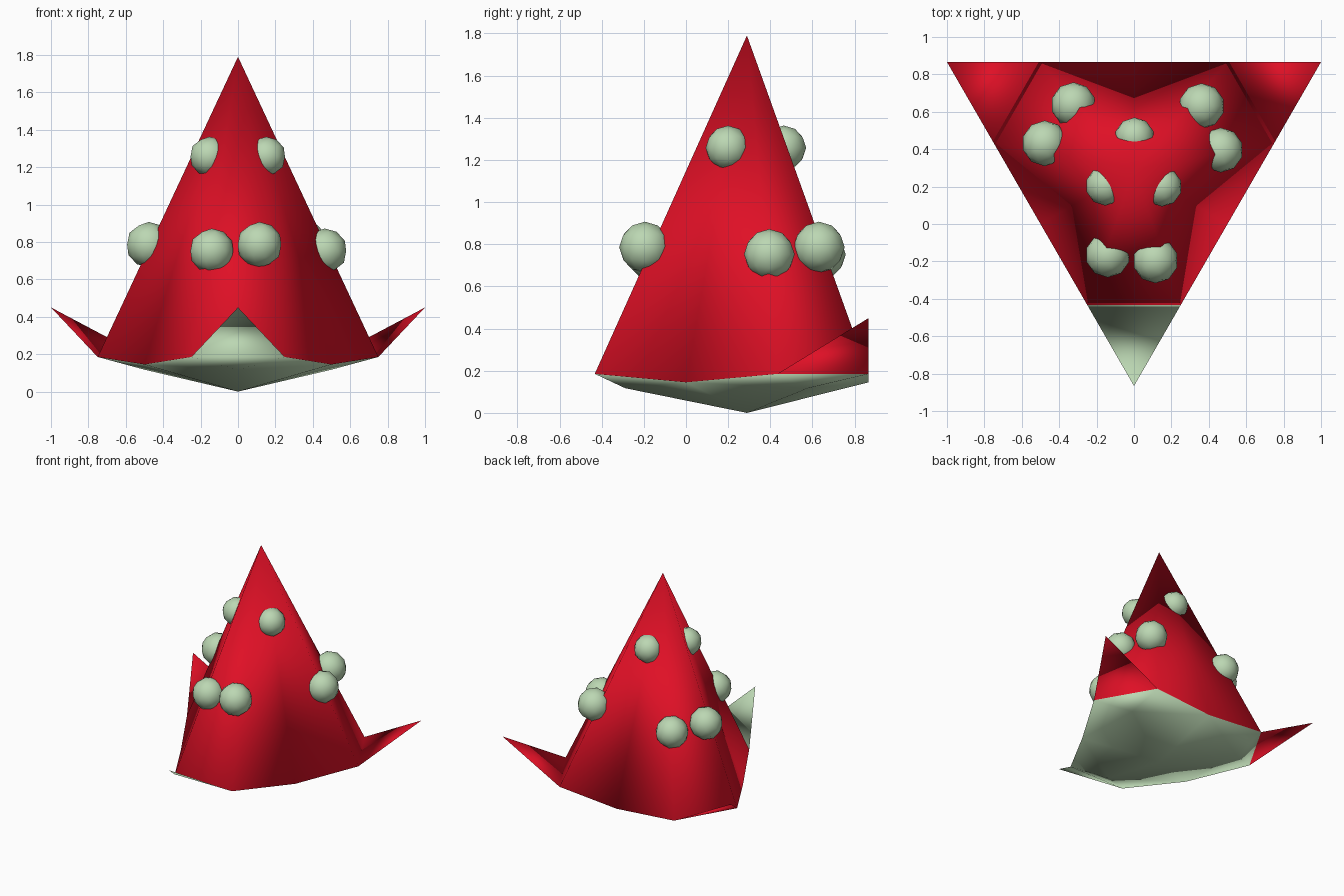
import bpy, bmesh, math
from mathutils import Vector, Matrix

if "Cube" in bpy.data.objects:
    bpy.data.objects.remove(bpy.data.objects["Cube"])

def material(name, rgb):
    m = bpy.data.materials.new(name)
    m.diffuse_color = (*rgb, 1)
    m.use_nodes = True
    m.node_tree.nodes["Principled BSDF"].inputs["Base Color"].default_value = m.diffuse_color
    return m

red = material("red", (0.74, 0.005, 0.019))
green = material("pale green", (0.50, 0.68, 0.45))

CENTRE = Vector((0, 0.289, 0))

def turn(x, y, z, k):
    """Point given relative to the centre axis, rotated k thirds of a turn."""
    return Matrix.Rotation(k * math.tau / 3, 3, 'Z') @ Vector((x, y, z)) + CENTRE

# Tent body: tall cone over a triangular dished base with upturned corners
bm = bmesh.new()
def vert(p):
    return bm.verts.new(p)
apex = vert(CENTRE + Vector((0, 0, 1.79)))
bottom = vert(CENTRE)
corner = [vert(turn(0, -1.155, 0.45, k)) for k in range(3)]
fold_l = [vert(turn(-0.25, -0.722, 0.185, k)) for k in range(3)]
fold_r = [vert(turn(0.25, -0.722, 0.185, k)) for k in range(3)]
inner = [vert(turn(0, -0.577, 0.117, k)) for k in range(3)]
middle = [vert(turn(0.5, -0.289, 0.145, k)) for k in range(3)]

def face(mat, *verts):
    f = bm.faces.new(verts)
    f.material_index = mat
    f.smooth = True

for k in range(3):
    n = (k + 1) % 3
    # red cone sides
    face(0, apex, fold_l[k], fold_r[k])
    face(0, apex, fold_r[k], middle[k])
    face(0, apex, middle[k], fold_l[n])
    # green underside
    face(1, bottom, middle[k], inner[k])
    face(1, bottom, inner[n], middle[k])
    face(1, inner[k], middle[k], fold_r[k])
    face(1, inner[n], fold_l[n], middle[k])
    face(1, inner[k], fold_r[k], fold_l[k])
    # upturned corner flap: the front one is green
    face(1 if k == 0 else 0, fold_l[k], corner[k], fold_r[k])

mesh = bpy.data.meshes.new("cone_body")
bm.to_mesh(mesh)
bm.free()
mesh.materials.append(red)
mesh.materials.append(green)
bpy.context.collection.objects.link(bpy.data.objects.new("cone_body", mesh))

# Balls: a pair on each corner face and a single one higher up on each side
def ball(name, p, r):
    bpy.ops.mesh.primitive_ico_sphere_add(subdivisions=2, radius=r, location=p)
    o = bpy.context.object
    o.name = name
    o.data.materials.append(green)
    bpy.ops.object.shade_smooth()

for k in range(3):
    ball("lower_ball_left", turn(-0.14, -0.455, 0.752, k), 0.12)
    ball("lower_ball_right", turn(0.115, -0.484, 0.785, k), 0.122)
    ball("upper_ball", turn(0.15, -0.09, 1.257, k), 0.106)
